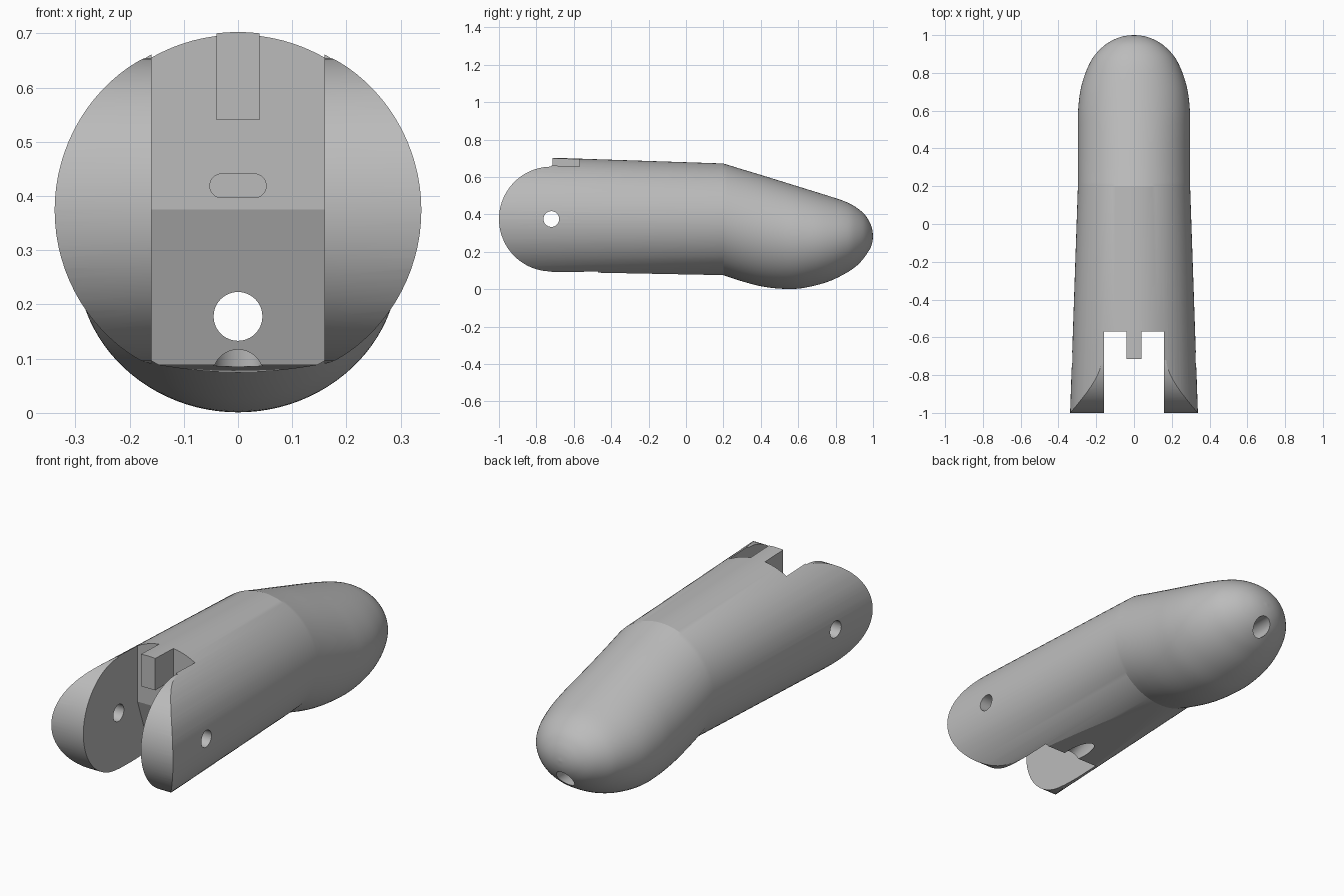
import bpy, bmesh, math
from mathutils import Vector

if "Cube" in bpy.data.objects:
    bpy.data.objects.remove(bpy.data.objects["Cube"])

grey = bpy.data.materials.new("plain_grey")
grey.use_nodes = True
grey.diffuse_color = (0.5, 0.5, 0.5, 1)
grey.node_tree.nodes["Principled BSDF"].inputs["Base Color"].default_value = (0.5, 0.5, 0.5, 1)


def finish(name, bm):
    bmesh.ops.recalc_face_normals(bm, faces=bm.faces)
    mesh = bpy.data.meshes.new(name)
    bm.to_mesh(mesh)
    bm.free()
    mesh.materials.append(grey)
    obj = bpy.data.objects.new(name, mesh)
    bpy.context.collection.objects.link(obj)
    return obj


def prism(name, points, axis, low, high):
    """Extrude a flat profile along x (points are y, z) or y (points are x, z)."""
    bm = bmesh.new()
    place = (lambda p, d: (d, p[0], p[1])) if axis == "X" else (lambda p, d: (p[0], d, p[1]))
    ends = [[bm.verts.new(place(p, d)) for p in points] for d in (low, high)]
    for ring in ends:
        bm.faces.new(ring)
    for i in range(len(points)):
        j = (i + 1) % len(points)
        bm.faces.new((ends[0][i], ends[0][j], ends[1][j], ends[1][i]))
    return finish(name, bm)


def arc(cx, cz, radius, start, end, steps=48):
    angles = [math.radians(start + (end - start) * i / steps) for i in range(steps + 1)]
    return [(cx + radius * math.cos(a), cz + radius * math.sin(a)) for a in angles]


def rod(name, start, end, radius):
    start, end = Vector(start), Vector(end)
    bm = bmesh.new()
    bmesh.ops.create_cone(bm, cap_ends=True, segments=48, radius1=radius, radius2=radius,
                          depth=(end - start).length)
    obj = finish(name, bm)
    obj.rotation_mode = "QUATERNION"
    obj.rotation_quaternion = (end - start).to_track_quat("Z", "Y")
    obj.location = (start + end) / 2
    return obj


def cut(target, cutter):
    cutter.hide_render = True
    mod = target.modifiers.new("cut", "BOOLEAN")
    mod.operation = "DIFFERENCE"
    mod.solver = "EXACT"
    mod.object = cutter
    bpy.context.view_layer.objects.active = target
    bpy.ops.object.modifier_apply(modifier=mod.name)
    bpy.data.objects.remove(cutter)


# Fingertip sections: y, top, bottom, half width
tip = [(0.2, 0.672, 0.075, 0.297), (0.3, 0.641, 0.042, 0.297), (0.4, 0.611, 0.016, 0.297),
       (0.5, 0.58, 0.003, 0.297), (0.6, 0.549, 0.003, 0.296), (0.7, 0.518, 0.022, 0.285),
       (0.78, 0.493, 0.048, 0.264), (0.85, 0.469, 0.083, 0.235), (0.9, 0.444, 0.115, 0.203),
       (0.95, 0.405, 0.16, 0.151), (0.98, 0.362, 0.205, 0.098), (0.995, 0.322, 0.245, 0.05),
       (1.0, 0.285, 0.281, 0.003)]


def smooth_sections(rows, steps=5):
    rows = [Vector(r) for r in rows]
    padded = [rows[0] * 2 - rows[1]] + rows + [rows[-1]]
    out = []
    for a, b, c, d in zip(padded, padded[1:], padded[2:], padded[3:]):
        for k in range(steps):
            t = k / steps
            out.append(b + (c - a) * t / 2 + (a * 2 - b * 5 + c * 4 - d) * t**2 / 2
                       + (b * 3 - a - c * 3 + d) * t**3 / 2)
    return out + [rows[-1]]


# Tapered round shaft flowing into the bent fingertip
sections = [(-1.02, 0.713, 0.035, 0.339)] + smooth_sections(tip)
bm = bmesh.new()
rings = []
SIDES = 96
for y, top, bottom, half in sections:
    mid, tall = (top + bottom) / 2, (top - bottom) / 2
    turns = [math.tau * i / SIDES for i in range(SIDES)]
    rings.append([bm.verts.new((half * math.cos(a), y, mid + tall * math.sin(a))) for a in turns])
for r0, r1 in zip(rings, rings[1:]):
    for i in range(SIDES):
        j = (i + 1) % SIDES
        bm.faces.new((r0[i], r0[j], r1[j], r1[i]))
bm.faces.new(rings[0])
bm.faces.new(rings[-1])
body = finish("finger_segment", bm)

# Flat on the underside of the shaft
cut(body, prism("underside_cut", [(-0.72, 0.093), (0.195, 0.0752), (0.195, -0.2), (-0.72, -0.2)],
                "X", -0.5, 0.5))

# Rounded ends of the hinge prongs
cut(body, prism("prong_end_cut", [(-0.72, -0.1), (-1.2, -0.1), (-1.2, 0.9), (-0.72, 0.9)]
                + arc(-0.72, 0.375, 0.28, 90, 270), "X", -0.5, 0.5))

# Hinge slot with a sloping lower wall, leaving a stop tab at the top
slot = prism("hinge_slot", [(-1.2, -0.1), (-0.403, -0.1), (-0.57, 0.375), (-0.57, 0.9), (-1.2, 0.9)],
             "X", -0.16, 0.16)
cut(slot, prism("stop_tab", [(-0.715, 0.54), (-0.5, 0.54), (-0.5, 1), (-0.715, 1)],
                "X", -0.04, 0.04))
cut(body, slot)

# Hinge pin hole, cord channel with its downward exit, and flat elastic pocket
cut(body, rod("pin_hole", (-0.5, -0.72, 0.375), (0.5, -0.72, 0.375), 0.042))
cut(body, rod("cord_channel", (0, -0.7, 0.178), (0, 1.1, 0.178), 0.045))
cut(body, rod("cord_exit", (0, -0.2, 0.178), (0, -0.6, 0.02), 0.0455))
cut(body, prism("elastic_pocket", arc(0.03, 0.419, 0.022, -90, 90, 16)
                + arc(-0.03, 0.419, 0.022, 90, 270, 16), "Y", -0.7, 0.2))

bpy.ops.object.select_all(action="DESELECT")
body.select_set(True)
bpy.context.view_layer.objects.active = body
bpy.ops.object.shade_smooth_by_angle(angle=math.radians(14))
